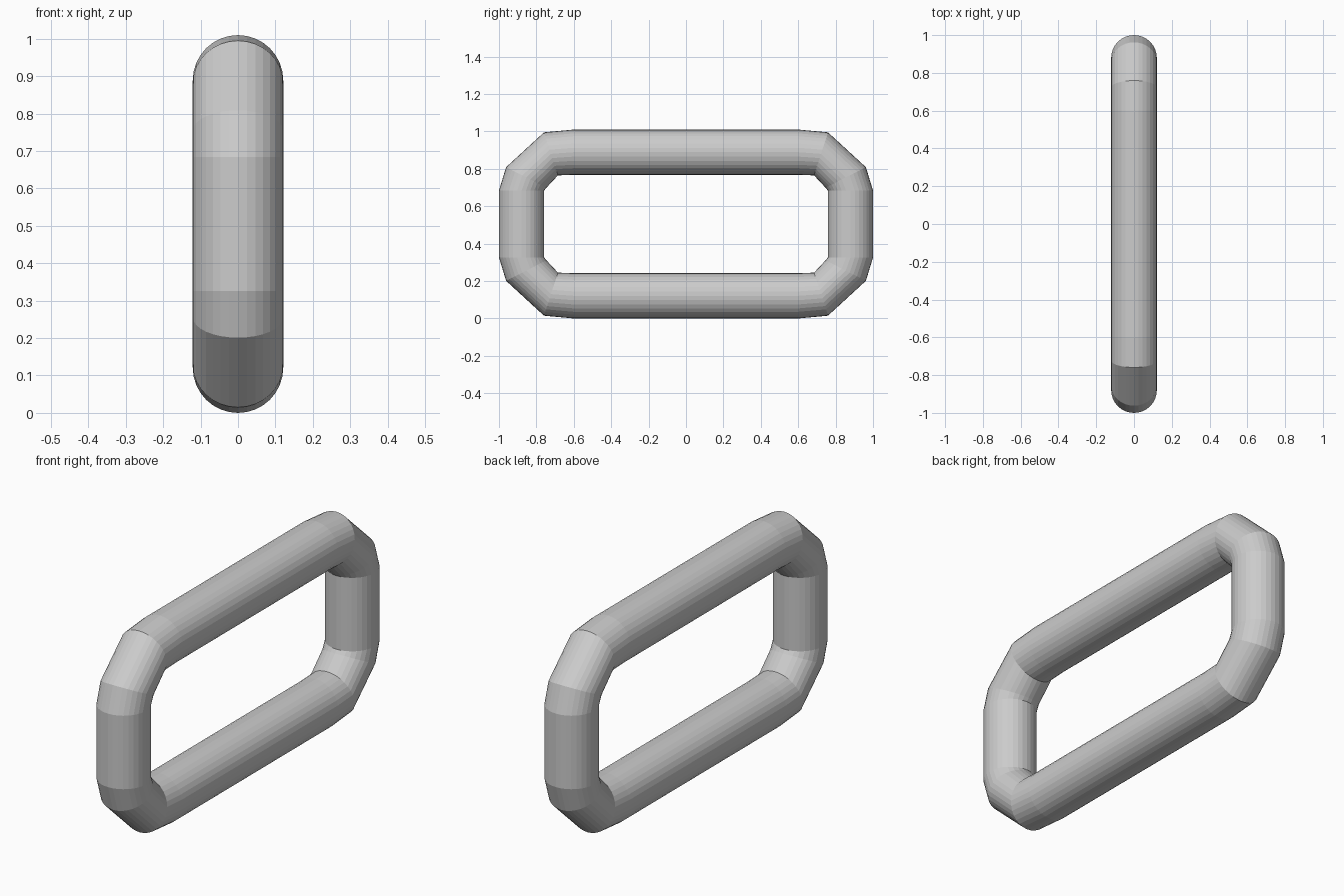
import bpy, bmesh
from math import cos, sin, pi, radians

cube = bpy.data.objects.get("Cube")
if cube:
    bpy.data.objects.remove(cube, do_unlink=True)

RADIUS = 0.121
MID_Z = 0.505
SIDES = 32

# Corner rings of one quadrant: centre y, centre z above the middle, tilt from upright
corner = [
    (0.60, 0.384, 0),
    (0.722, 0.375, 18),
    (0.854, 0.249, 63),
    (0.879, 0.179, 90),
]
path = [(y, z, radians(a)) for y, z, a in corner]

# Mirror the corner around the whole loop
path += [(y, -z, pi - a) for y, z, a in reversed(path)]
path += [(-y, z, -a) for y, z, a in reversed(path)]

# Sweep a round section through the rings and close the loop
bm = bmesh.new()
rings = []
for y, z, tilt in path:
    ring = []
    for i in range(SIDES):
        t = 2 * pi * i / SIDES
        out = RADIUS * cos(t)
        ring.append(bm.verts.new((RADIUS * sin(t),
                                  y + out * sin(tilt),
                                  MID_Z + z + out * cos(tilt))))
    rings.append(ring)

for k, ring in enumerate(rings):
    following = rings[(k + 1) % len(rings)]
    for i in range(SIDES):
        j = (i + 1) % SIDES
        bm.faces.new((ring[i], ring[j], following[j], following[i]))
bmesh.ops.recalc_face_normals(bm, faces=bm.faces)

mesh = bpy.data.meshes.new("chain_link")
bm.to_mesh(mesh)
bm.free()
link = bpy.data.objects.new("chain_link", mesh)
bpy.context.collection.objects.link(link)
